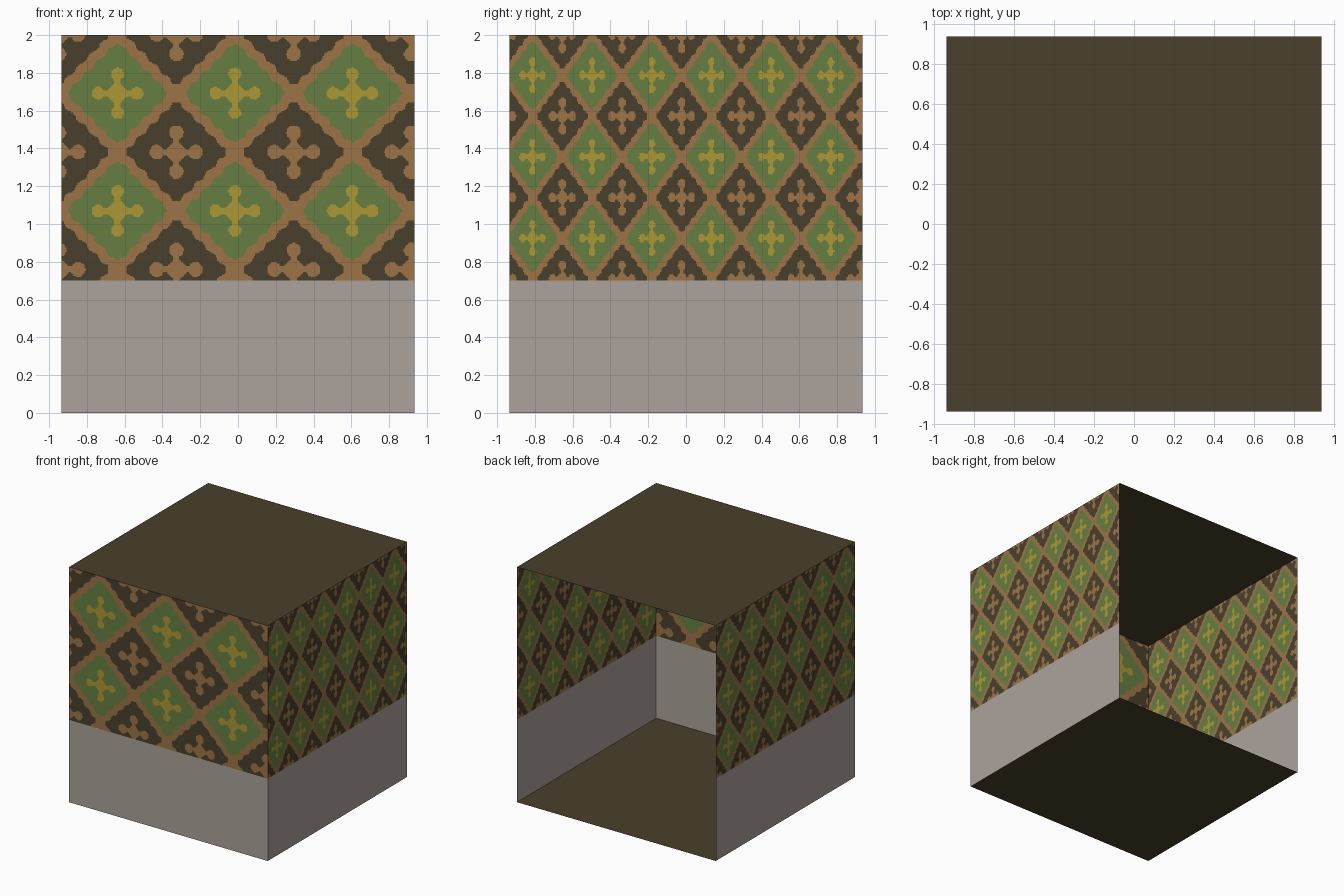
import bpy
import math

if "Cube" in bpy.data.objects:
    bpy.data.objects.remove(bpy.data.objects["Cube"])

H, TOP, RAIL = 0.935, 2.0, 0.70   # half width, height, top of the plain lower band


def mat(name, r, g, b):
    lin = [((c / 255 + 0.055) / 1.055) ** 2.4 for c in (r, g, b)]
    m = bpy.data.materials.new(name)
    m.diffuse_color = (*lin, 1)
    m.use_nodes = True
    m.node_tree.nodes["Principled BSDF"].inputs["Base Color"].default_value = m.diffuse_color
    return m


DARK, TAN, GREEN, YELLOW = range(4)
paper = [mat("dark_brown", 73, 63, 43), mat("tan", 156, 116, 70),
         mat("leaf_green", 102, 127, 66), mat("mustard", 172, 151, 52)]
grey = mat("warm_grey", 172, 162, 155)


def make(name, verts, faces, mats, ids=None):
    me = bpy.data.meshes.new(name)
    me.from_pydata(verts, [], faces)
    for m in mats:
        me.materials.append(m)
    if ids:
        me.polygons.foreach_set("material_index", ids)
    me.update()
    ob = bpy.data.objects.new(name, me)
    bpy.context.collection.objects.link(ob)
    return ob


def cross(u, v, lobe):
    """Four-armed motif with round lobes, narrow stems and a fuller middle."""
    a, b = max(abs(u), abs(v)), min(abs(u), abs(v))
    if math.hypot(a - 0.165, b) < lobe:
        return True
    return (a < 0.17 and b < 0.026) or a + b < 0.11


def pattern(u, v):
    """Colour inside one repeat; u, v in -0.5..0.5 from the green diamond centre."""
    u, v = abs(u), abs(v)
    s = u + v + 0.014 * math.cos((u - v) * math.tau * 5)   # scalloped edge
    if s < 0.44 and max(u, v) < 0.42:
        return YELLOW if cross(u, v, 0.054) else GREEN
    p, q = 0.5 - u, 0.5 - v
    if s > 0.56 and max(p, q) < 0.42:
        return TAN if cross(p, q, 0.062) else DARK
    return TAN


def wallpaper(name, place, flip, c0, z0, pc, pz, step=0.0065):
    """Patterned panel: rows of quads, neighbours of one colour joined."""
    nx, nz = round(2 * H / step), round((TOP - RAIL) / step)
    dx, dz = 2 * H / nx, (TOP - RAIL) / nz
    verts, faces, ids = [], [], []
    for j in range(nz):
        za, zb = RAIL + j * dz, RAIL + (j + 1) * dz
        v = ((za + zb) / 2 - z0) / pz
        v -= round(v)
        start, last = 0, None
        for i in range(nx + 1):
            col = None
            if i < nx:
                u = (-H + (i + 0.5) * dx - c0) / pc
                col = pattern(u - round(u), v)
            if i and col != last:
                a, b, n = -H + start * dx, -H + i * dx, len(verts)
                verts += [place(a, za), place(b, za), place(b, zb), place(a, zb)]
                f = [n, n + 1, n + 2, n + 3]
                faces.append(f[::-1] if flip else f)
                ids.append(last)
                start = i
            last = col
    make(name, verts, faces, paper, ids)


def panel(name, pts, m, flip=False):
    make(name, pts, [(3, 2, 1, 0) if flip else (0, 1, 2, 3)], [m])


# three walls (the back is open): papered above, plain band below
walls = [
    ("front", lambda c, z: (c, -H, z), False, (-0.016, 1.07, 0.622, 0.622)),
    ("right", lambda c, z: (H, c, z), False, (-0.181, 1.356, 0.3157, 0.431)),
    ("left", lambda c, z: (-H, c, z), True, (-0.181, 1.356, 0.3157, 0.431)),
]
for side, place, flip, repeat in walls:
    wallpaper(side + "_wallpaper", place, flip, *repeat)
    panel(side + "_lower_wall", [place(-H, 0), place(H, 0), place(H, RAIL), place(-H, RAIL)],
          grey, flip)

# ceiling and floor
for name, z, flip in (("ceiling", TOP, False), ("floor", 0, True)):
    panel(name, [(-H, -H, z), (H, -H, z), (H, H, z), (-H, H, z)], paper[DARK], flip)
